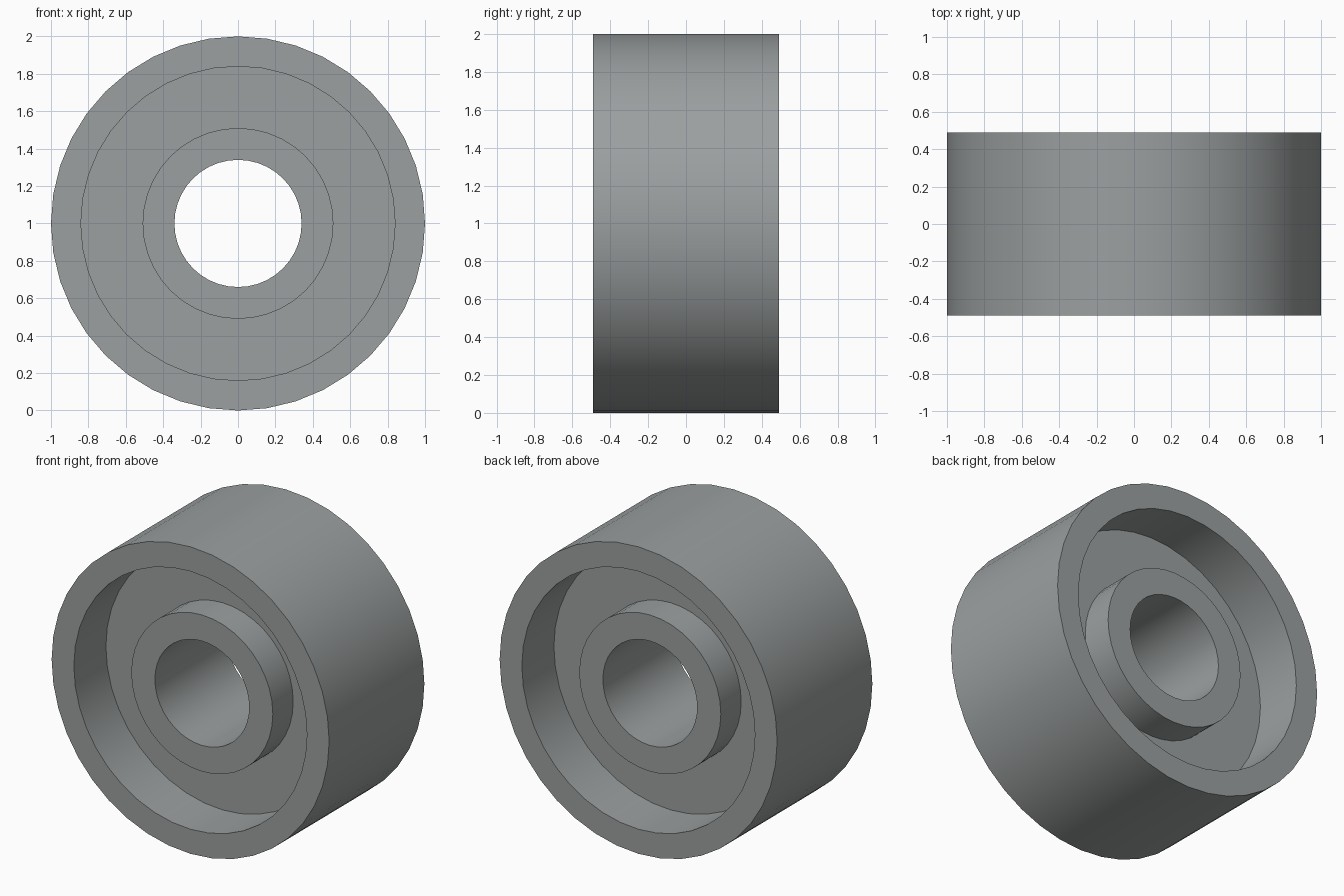
import bpy, bmesh, math

if "Cube" in bpy.data.objects:
    bpy.data.objects.remove(bpy.data.objects["Cube"])

SEG = 40            # sides around the wheel
HALF = 0.49         # half width of the rim

steel = bpy.data.materials.new("grey steel")
steel.diffuse_color = (0.33, 0.35, 0.35, 1)
steel.use_nodes = True
steel.node_tree.nodes["Principled BSDF"].inputs["Base Color"].default_value = steel.diffuse_color

# Closed cross-section (radius, y): rim, recessed web and hub, mirrored front to back
front = [(0.34, -0.37), (0.51, -0.37), (0.51, -0.16),
         (0.84, -0.16), (0.84, -HALF), (1.0, -HALF)]
profile = front + [(r, -y) for r, y in reversed(front)]

# Revolve the section about the y axis through the wheel centre
bm = bmesh.new()
rings = []
for i in range(SEG):
    a = 2 * math.pi * i / SEG
    rings.append([bm.verts.new((r * math.sin(a), y, 1 + r * math.cos(a)))
                  for r, y in profile])
n = len(profile)
for i in range(SEG):
    p, q = rings[i], rings[(i + 1) % SEG]
    for j in range(n):
        k = (j + 1) % n
        bm.faces.new((p[j], p[k], q[k], q[j]))
bmesh.ops.recalc_face_normals(bm, faces=bm.faces)

mesh = bpy.data.meshes.new("wheel")
bm.to_mesh(mesh)
bm.free()
mesh.materials.append(steel)
wheel = bpy.data.objects.new("wheel", mesh)
bpy.context.collection.objects.link(wheel)

# Smooth round walls with sharp rims
bpy.context.view_layer.objects.active = wheel
wheel.select_set(True)
bpy.ops.object.shade_smooth_by_angle(angle=math.radians(30))
